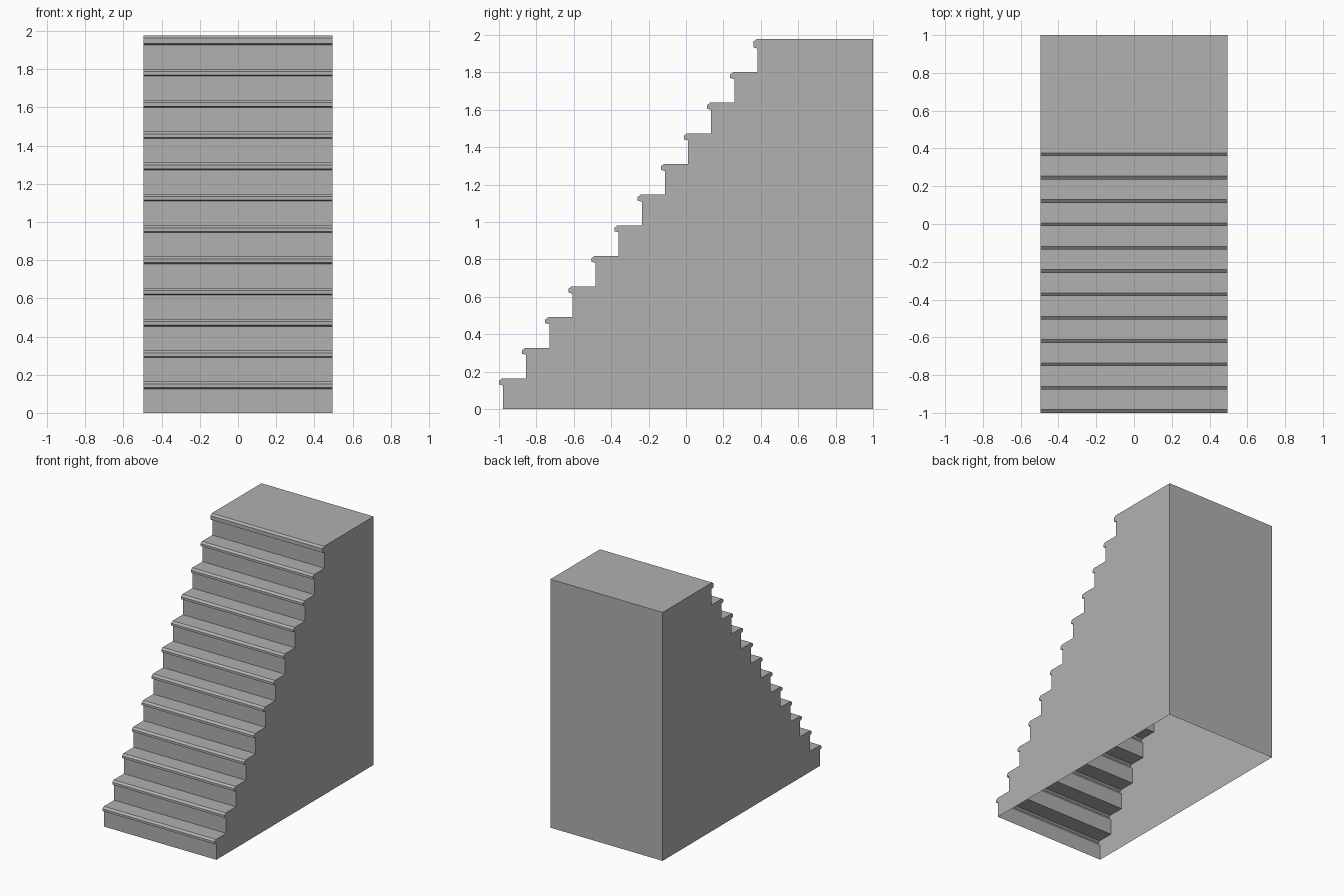
import bpy, bmesh

if "Cube" in bpy.data.objects:
    bpy.data.objects.remove(bpy.data.objects["Cube"])

STEPS = 12
RISE, RUN = 0.1638, 0.1236
HALF_W = 0.494
TOP_Z, BACK_Y = 1.978, 1.0
FIRST_RISER = -0.978

# Side profile: riser, then a chamfered nosing, then the tread of each step
profile = [(FIRST_RISER, 0.0)]
for i in range(STEPS):
    y = FIRST_RISER + i * RUN
    z = i * RISE
    top = TOP_Z if i == STEPS - 1 else z + RISE
    if i:
        profile.append((y, z))
    profile += [(y, z + 0.126),
                (y - 0.022, z + 0.132),
                (y - 0.022, top - 0.013),
                (y - 0.005, top)]
profile += [(BACK_Y, TOP_Z), (BACK_Y, 0.0)]

# Thin shell: swept profile and two side walls, open underneath
bm = bmesh.new()
left = [bm.verts.new((-HALF_W, y, z)) for y, z in profile]
right = [bm.verts.new((HALF_W, y, z)) for y, z in profile]
for i in range(len(profile) - 1):
    bm.faces.new((left[i], right[i], right[i + 1], left[i + 1]))
bm.faces.new(left)
bm.faces.new(right[::-1])

mesh = bpy.data.meshes.new("staircase")
bm.to_mesh(mesh)
bm.free()
stairs = bpy.data.objects.new("staircase", mesh)
bpy.context.collection.objects.link(stairs)

# Darker grey stone
stone = bpy.data.materials.new("dark_grey")
stone.diffuse_color = (0.44, 0.44, 0.44, 1.0)
stone.use_nodes = True
stone.node_tree.nodes["Principled BSDF"].inputs["Base Color"].default_value = stone.diffuse_color
mesh.materials.append(stone)
